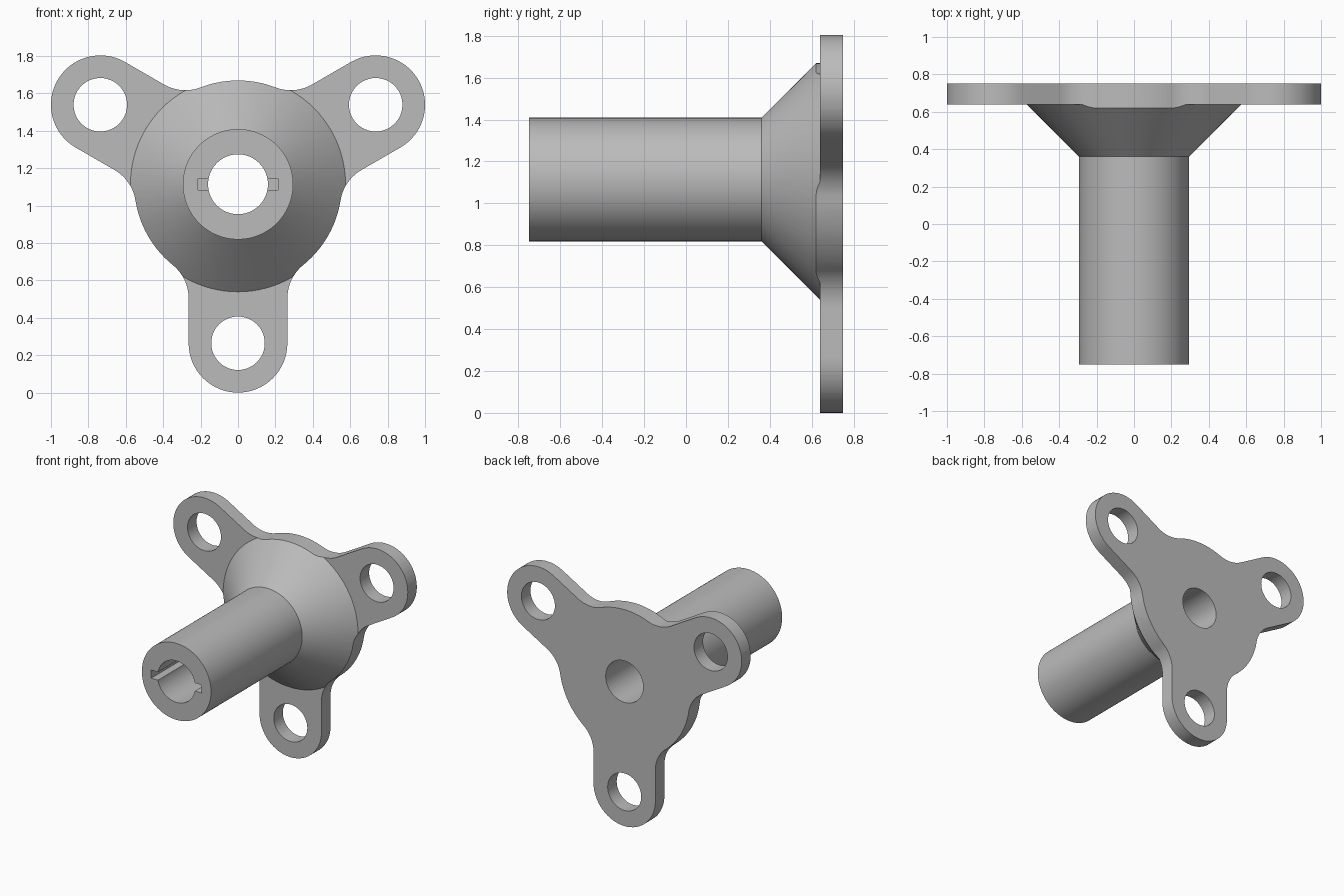
import bpy, bmesh
from math import pi, cos, sin, sqrt, atan2, radians
from mathutils import Matrix, Vector

if "Cube" in bpy.data.objects:
    bpy.data.objects.remove(bpy.data.objects["Cube"], do_unlink=True)

# Main sizes
LUG_DIST, LUG_R, HOLE_R = 0.85, 0.264, 0.143
DISC_R, FILLET_R = 0.555, 0.23
BORE_R, TUBE_R, CONE_R = 0.16, 0.295, 0.575
FRONT, CONE_START, PLATE_FRONT, BACK = -0.75, 0.36, 0.64, 0.75
AXIS_Z = LUG_DIST + LUG_R
LUG_ANGLES = [radians(a) for a in (-90, 30, 150)]

grey = bpy.data.materials.new("grey_metal")
grey.use_nodes = True
colour = (0.5, 0.5, 0.5, 1)
grey.diffuse_color = colour
grey.node_tree.nodes["Principled BSDF"].inputs["Base Color"].default_value = colour


def make_object(name, bm):
    bmesh.ops.recalc_face_normals(bm, faces=bm.faces)
    mesh = bpy.data.meshes.new(name)
    bm.to_mesh(mesh)
    bm.free()
    mesh.materials.append(grey)
    obj = bpy.data.objects.new(name, mesh)
    bpy.context.collection.objects.link(obj)
    return obj


def prism(name, points, y0, y1):
    """Extrude an x, z outline along y."""
    bm = bmesh.new()
    face = bm.faces.new([bm.verts.new((x, y0, z)) for x, z in points])
    ext = bmesh.ops.extrude_face_region(bm, geom=[face])["geom"]
    verts = [v for v in ext if isinstance(v, bmesh.types.BMVert)]
    bmesh.ops.translate(bm, verts=verts, vec=(0, y1 - y0, 0))
    return make_object(name, bm)


def arc(u, v, r, a0, a1, n):
    return [(u + r * cos(a0 + (a1 - a0) * i / n),
             v + r * sin(a0 + (a1 - a0) * i / n)) for i in range(n + 1)]


def place(points, angle):
    """Turn points about the hub axis and lift them to its height."""
    return [(u * cos(angle) - v * sin(angle),
             AXIS_Z + u * sin(angle) + v * cos(angle)) for u, v in points]


def boolean(obj, cutter, operation):
    mod = obj.modifiers.new(operation.lower(), "BOOLEAN")
    mod.object, mod.operation, mod.solver = cutter, operation, "EXACT"
    bpy.context.view_layer.objects.active = obj
    bpy.ops.object.modifier_apply(modifier=mod.name)
    bpy.data.objects.remove(cutter, do_unlink=True)


# Tube, cone and oversized plate, revolved as one bored solid
profile = [(BORE_R, FRONT), (TUBE_R, FRONT), (TUBE_R, CONE_START),
           (CONE_R, PLATE_FRONT), (1.3, PLATE_FRONT), (1.3, BACK), (BORE_R, BACK)]
bm = bmesh.new()
ring = [bm.verts.new((r, y, AXIS_Z)) for r, y in profile]
edges = [bm.edges.new((ring[i - 1], ring[i])) for i in range(len(ring))]
bmesh.ops.spin(bm, geom=ring + edges, cent=(0, 0, AXIS_Z), axis=(0, 1, 0),
               angle=2 * pi, steps=96, use_merge=True)
bmesh.ops.remove_doubles(bm, verts=bm.verts, dist=0.0001)
hub = make_object("flanged_hub", bm)

# Three-lug outline: fillet, rounded tip, fillet, disc edge
off = LUG_R + FILLET_R
reach = sqrt((DISC_R + FILLET_R) ** 2 - off ** 2)
a = atan2(off, reach)
lobe = arc(reach, -off, FILLET_R, pi - a, pi / 2, 12)
lobe += arc(LUG_DIST, 0, LUG_R, -pi / 2, pi / 2, 32)
lobe += arc(reach, off, FILLET_R, -pi / 2, a - pi, 12)
lobe += arc(0, 0, DISC_R, a, 2 * pi / 3 - a, 14)[1:-1]
outline = [p for angle in LUG_ANGLES for p in place(lobe, angle)]
boolean(hub, prism("outline_cutter", outline, -1, 1), "INTERSECT")

# Bolt holes through the lugs
for angle in LUG_ANGLES:
    circle = arc(LUG_DIST, 0, HOLE_R, 0, 2 * pi, 48)[:-1]
    boolean(hub, prism("hole_cutter", place(circle, angle), 0.5, 1), "DIFFERENCE")

# Blind keyways on both sides of the bore
for side in (-1, 1):
    slot = [(side * x, AXIS_Z + z) for x, z in
            ((0.1, -0.031), (0.215, -0.031), (0.215, 0.031), (0.1, 0.031))]
    boolean(hub, prism("keyway_cutter", slot, -1, -0.15), "DIFFERENCE")

# Smooth shading with crisp edges
bpy.ops.object.select_all(action="DESELECT")
hub.select_set(True)
bpy.context.view_layer.objects.active = hub
bpy.ops.object.shade_smooth_by_angle(angle=radians(30))
